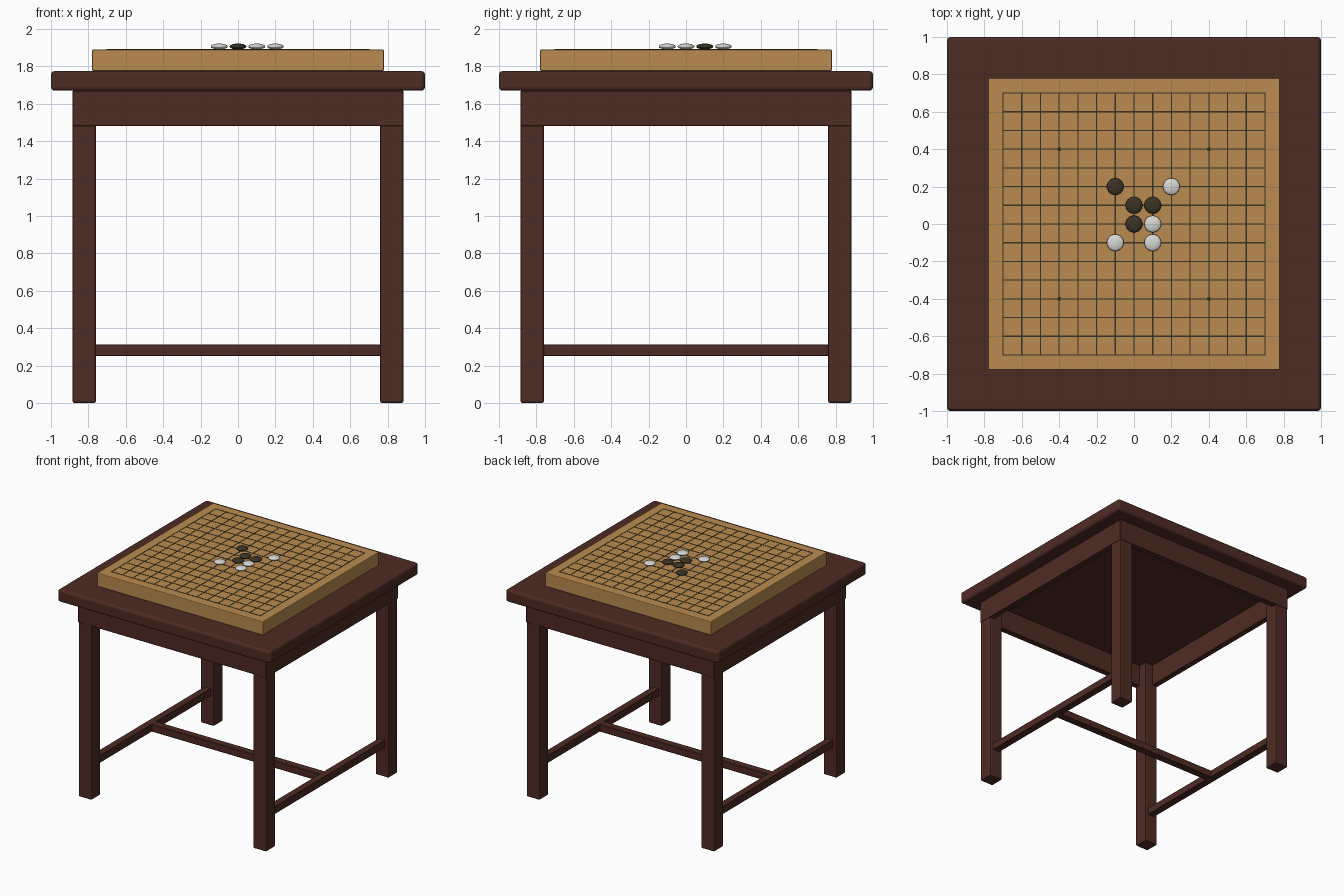
import bpy

if "Cube" in bpy.data.objects:
    bpy.data.objects.remove(bpy.data.objects["Cube"], do_unlink=True)


def material(name, rgb):
    m = bpy.data.materials.new(name)
    m.use_nodes = True
    m.diffuse_color = (*rgb, 1)
    m.node_tree.nodes["Principled BSDF"].inputs["Base Color"].default_value = (*rgb, 1)
    return m


dark_wood = material("dark wood", (0.076, 0.024, 0.017))
light_wood = material("light wood", (0.49, 0.26, 0.08))
ink = material("black", (0.042, 0.032, 0.018))
white = material("white", (0.68, 0.68, 0.66))


def box(name, lo, hi, mat, bevel=0.0, segments=2):
    """Box between two opposite corners, with optional rounded edges."""
    bpy.ops.mesh.primitive_cube_add(size=1, location=[(a + b) / 2 for a, b in zip(lo, hi)])
    ob = bpy.context.object
    ob.name = name
    ob.scale = [b - a for a, b in zip(lo, hi)]
    bpy.ops.object.transform_apply(location=False, rotation=False, scale=True)
    ob.data.materials.append(mat)
    if bevel:
        mod = ob.modifiers.new("rounded edges", "BEVEL")
        mod.width = bevel
        mod.segments = segments
    return ob


# Table top and playing board
TOP_Z, BOARD_Z, PLAY_Z = 1.67, 1.775, 1.89
box("table_top", (-1, -1, TOP_Z), (1, 1, BOARD_Z), dark_wood, 0.02, 3)
box("game_board", (-0.78, -0.78, BOARD_Z), (0.78, 0.78, PLAY_Z), light_wood, 0.006)

# Legs
INNER, OUTER = 0.76, 0.884
for sx, side in ((-1, "right"), (1, "left")):
    for sy, end in ((-1, "front"), (1, "back")):
        xs = sorted((sx * INNER, sx * OUTER))
        ys = sorted((sy * INNER, sy * OUTER))
        box(f"{end}_{side}_leg", (xs[0], ys[0], 0), (xs[1], ys[1], TOP_Z), dark_wood, 0.01)

# Aprons under the top
RAIL, LOW = 0.886, 1.48
for s, end, side in ((-1, "front", "right"), (1, "back", "left")):
    a, b = sorted((s * RAIL, s * (RAIL - 0.05)))
    box(f"{end}_apron", (-RAIL, a, LOW), (RAIL, b, TOP_Z), dark_wood, 0.004, 1)
    box(f"{side}_apron", (a, -RAIL, LOW), (b, RAIL, TOP_Z), dark_wood, 0.004, 1)

# H-shaped stretchers
MID, HALF, Z0, Z1 = 0.82, 0.032, 0.25, 0.314
for s, side in ((-1, "right"), (1, "left")):
    box(f"{side}_stretcher", (s * MID - HALF, -0.78, Z0), (s * MID + HALF, 0.78, Z1), dark_wood, 0.004, 1)
box("middle_stretcher", (-MID, -HALF, Z0), (MID, HALF, Z1), dark_wood, 0.004, 1)

# Grid lines as thin plates
W = 0.003
for i in range(-7, 8):
    p = i / 10
    box(f"grid_row_{i + 8}", (-0.7 - W, p - W, PLAY_Z - 0.002), (0.7 + W, p + W, PLAY_Z + 0.002), ink)
    box(f"grid_column_{i + 8}", (p - W, -0.7 - W, PLAY_Z - 0.002), (p + W, 0.7 + W, PLAY_Z + 0.002), ink)

# Marker dots
for x in (-0.4, 0.4):
    for y in (-0.4, 0.4):
        bpy.ops.mesh.primitive_cylinder_add(vertices=16, radius=0.011, depth=0.005, location=(x, y, PLAY_Z))
        bpy.context.object.name = "marker_dot"
        bpy.context.object.data.materials.append(ink)


def stone(name, x, y, mat):
    bpy.ops.mesh.primitive_uv_sphere_add(segments=24, ring_count=12, radius=0.045,
                                         location=(x, y, PLAY_Z + 0.016))
    ob = bpy.context.object
    ob.name = name
    ob.scale.z = 0.35
    ob.data.materials.append(mat)
    bpy.ops.object.shade_smooth()


# Playing stones
for x, y in ((0, 0), (0, 0.1), (0.1, 0.1), (-0.1, 0.2)):
    stone("black_stone", x, y, ink)
for x, y in ((-0.1, -0.1), (0.1, -0.1), (0.1, 0), (0.2, 0.2)):
    stone("white_stone", x, y, white)
